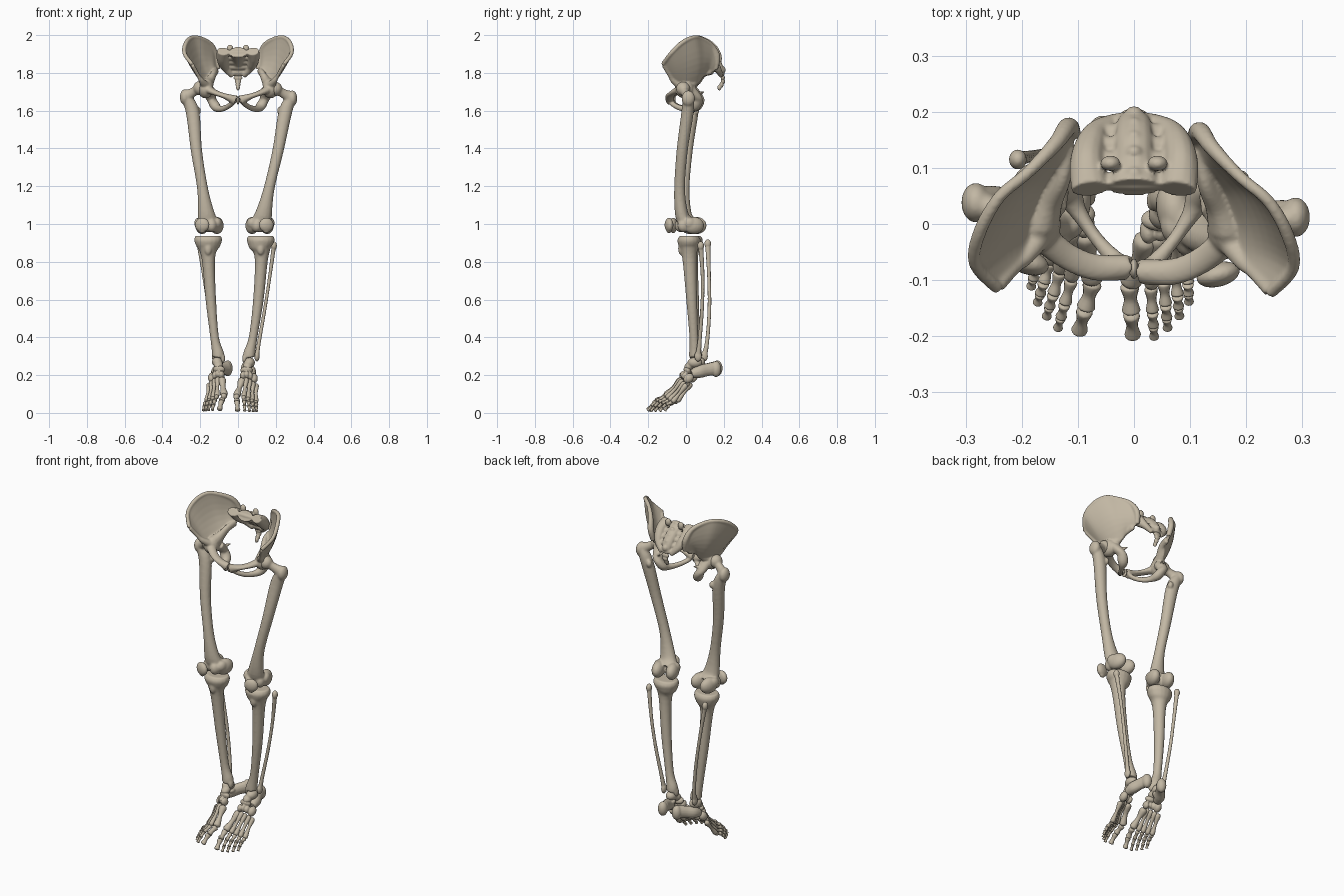
import bpy, bmesh, math
from mathutils import Vector, Matrix

BONE = bpy.data.materials.new("bone")
BONE.diffuse_color = (0.54, 0.475, 0.37, 1)

def spline(pts, n=5):
    """Catmull-Rom through tuples of any length."""
    p = [pts[0]] + list(pts) + [pts[-1]]
    out = []
    for i in range(1, len(p) - 2):
        for k in range(n):
            t = k / n
            out.append([0.5 * (2*b + (c-a)*t + (2*a-5*b+4*c-d)*t*t + (3*b-a-3*c+d)*t**3)
                        for a, b, c, d in zip(p[i-1], p[i], p[i+1], p[i+2])])
    return out + [list(pts[-1])]

def tube(bm, pts, n=5, sides=14):
    """Loft of ellipses; each station is (x, y, z, radius_u, radius_v)."""
    s = spline(pts, n)
    c = [Vector(q[:3]) for q in s]
    d = (c[-1] - c[0]).normalized()
    ref = Vector((0, 0, 1)) if abs(d.x) > 0.75 else Vector((1, 0, 0))
    rings = []
    for i, q in enumerate(s):
        t = (c[min(i+1, len(c)-1)] - c[max(i-1, 0)]).normalized()
        u = (ref - t * ref.dot(t)).normalized()
        v = t.cross(u)
        rings.append([bm.verts.new(c[i] + u*math.cos(a)*max(q[3], .002) + v*math.sin(a)*max(q[4], .002))
                      for a in (2*math.pi*k/sides for k in range(sides))])
    skin(bm, rings)

def skin(bm, rings):
    """Close a stack of vertex rings into a solid."""
    n = len(rings[0])
    for r0, r1 in zip(rings, rings[1:]):
        for k in range(n):
            bm.faces.new((r0[k], r0[(k+1) % n], r1[(k+1) % n], r1[k]))
    bm.faces.new(rings[0][::-1])
    bm.faces.new(rings[-1])

def ball(bm, loc, rad, yaw=0, pitch=0):
    m = (Matrix.Translation(loc) @ Matrix.Rotation(yaw, 4, 'Z') @ Matrix.Rotation(pitch, 4, 'X')
         @ Matrix.Diagonal((*rad, 1)))
    bmesh.ops.create_uvsphere(bm, u_segments=20, v_segments=12, radius=1, matrix=m)

def finish(name, bm, voxel=0.005, mirror=False, smooth=4, matrix=None):
    """Fuse the overlapping pieces into one smooth bone."""
    if matrix:
        bmesh.ops.transform(bm, matrix=matrix, verts=bm.verts)
    if mirror:
        bmesh.ops.scale(bm, vec=(-1, 1, 1), verts=bm.verts)
    bmesh.ops.recalc_face_normals(bm, faces=bm.faces)
    me = bpy.data.meshes.new(name)
    bm.to_mesh(me)
    bm.free()
    me.materials.append(BONE)
    ob = bpy.data.objects.new(name, me)
    bpy.context.collection.objects.link(ob)
    bpy.context.view_layer.objects.active = ob
    if voxel:
        r = ob.modifiers.new("fuse", 'REMESH')
        r.mode, r.voxel_size = 'VOXEL', voxel
        s = ob.modifiers.new("soften", 'SMOOTH')
        s.factor, s.iterations = 0.5, smooth
        for m in ("fuse", "soften"):
            bpy.ops.object.modifier_apply(modifier=m)
    ob.data.polygons.foreach_set("use_smooth", [True] * len(ob.data.polygons))

# hip bones: curved iliac wing, crest rim, socket, ischium and pubis
def hip(name, mirror):
    bm = bmesh.new()
    crest = [(.108, .155, 1.82), (.118, .165, 1.885), (.14, .135, 1.945), (.19, .083, 1.98),
             (.24, .04, 1.988), (.274, -.02, 1.96), (.284, -.078, 1.905), (.243, -.123, 1.845)]
    base = [(.115, .125, 1.795), (.118, .105, 1.795), (.125, .085, 1.78), (.138, .065, 1.75),
            (.15, .04, 1.73), (.165, .0, 1.72), (.178, -.04, 1.735), (.192, -.07, 1.76)]
    push, half = Vector((.010, .016, -.008)), Vector((.62, .68, -.4)).normalized() * .009
    rings = []
    cols = list(zip(spline(base, 4), spline(crest, 4)))
    for i, (b, c) in enumerate(cols):
        line = [Vector(b).lerp(Vector(c), k/8) + push * math.sin(math.pi*k/8) * math.sin(math.pi*i/(len(cols)-1))
                for k in range(9)]
        rings.append([bm.verts.new(p + half) for p in line] + [bm.verts.new(p - half) for p in line[::-1]])
    skin(bm, rings)
    tube(bm, [(*p, r, r) for p, r in zip(crest, (.014, .017, .014, .011, .011, .012, .011, .011))])
    tube(bm, [(.116, .13, 1.81, .014, .02), (.128, .075, 1.795, .016, .022), (.15, .035, 1.755, .024, .03),
              (.165, 0, 1.73, .035, .042)])                                  # arcuate pillar
    tube(bm, [(.24, -.118, 1.84, .011, .011), (.21, -.085, 1.785, .010, .011), (.194, -.068, 1.76, .015, .015),
              (.175, -.035, 1.735, .025, .022)])                             # front edge
    ball(bm, (.172, -.008, 1.715), (.042, .05, .05))                         # socket
    tube(bm, [(.165, -.03, 1.715, .024, .026), (.12, -.065, 1.695, .015, .024),
              (.07, -.085, 1.677, .015, .024), (.013, -.085, 1.655, .027, .023)])
    tube(bm, [(.015, -.085, 1.66, .012, .022), (.035, -.07, 1.635, .013, .016), (.07, -.03, 1.614, .015, .012),
              (.1, .015, 1.61, .018, .016), (.12, .05, 1.624, .025, .028),
              (.142, .06, 1.665, .024, .03), (.155, .025, 1.71, .028, .036)])
    tube(bm, [(.14, .06, 1.69, .012, .012), (.118, .088, 1.70, .004, .004)])  # spine
    finish(name, bm, .0045, mirror, 4, Matrix.Translation((0, .008 if mirror else 0, 0)))

hip("right_side_hip_bone", False)
hip("left_side_hip_bone", True)

# sacrum: central and side columns joined by bars, leaving small openings
bm = bmesh.new()
tube(bm, [(0, .065, 1.91, .05, .032), (0, .11, 1.885, .036, .028), (0, .15, 1.86, .034, .026),
          (0, .18, 1.825, .03, .02), (0, .19, 1.785, .025, .014)])
for s in (-1, 1):
    tube(bm, [(s*.078, .062, 1.915, .034, .024), (s*.083, .105, 1.885, .032, .034), (s*.076, .142, 1.85, .028, .03),
              (s*.062, .168, 1.82, .02, .02), (s*.027, .186, 1.785, .016, .012)])
    ball(bm, (s*.042, .108, 1.928), (.018, .014, .022))
for y, z, w in ((.077, 1.902, .1), (.115, 1.88, .096), (.142, 1.857, .088), (.165, 1.83, .074), (.184, 1.80, .05)):
    ball(bm, (0, y, z), (w, .019, .014), 0, -.7)
    ball(bm, (0, y + .013, z + .016), (.016, .013, .018))
finish("sacrum", bm, .004)
bm = bmesh.new()
for y, z, w in ((.195, 1.774, .024), (.196, 1.755, .017), (.188, 1.737, .013), (.177, 1.722, .010)):
    ball(bm, (0, y, z), (w, .011, .015))
finish("coccyx", bm, .003, smooth=2)
bm = bmesh.new()
ball(bm, (0, -.08, 1.655), (.008, .018, .024))
finish("pubic_joint", bm, 0)

# thigh bone, knee cap, shin bone and calf bone
def leg(side, head, troch, shaft, knee, yaw, cap, shin, calf):
    k, h, t = Vector(knee), Vector(head), Vector(troch)
    lat = Vector((math.cos(yaw), math.sin(yaw), 0))
    back = Vector((-math.sin(yaw), math.cos(yaw), 0))
    out = 1 if k.x > 0 else -1
    bm = bmesh.new()
    ball(bm, h, (.038, .038, .038))
    tube(bm, [(*h, .026, .026), (*h.lerp(t, .5), .025, .022), (*h.lerp(t, .9), .036, .028)])
    ball(bm, t, (.026, .036, .042))
    s0 = shaft[0]
    tube(bm, [(t.x - out*.008, t.y, t.z, .028, .03), (*s0, .036, .033), (*shaft[1], .03, .03),
              (*shaft[2], .029, .029), (*shaft[3], .046, .036), (k.x, k.y, k.z + .005, .064, .044)])
    ball(bm, (s0[0] - out*.028, s0[1] + .022, s0[2] + .01), (.016, .016, .022))  # lesser bump
    ball(bm, k - back*.014, (.055, .038, .036), yaw)
    for s in (-1, 1):
        ball(bm, k + lat*s*.041 + back*.024, (.034, .056, .046), yaw)
        ball(bm, k + lat*s*.03 - back*.03, (.028, .032, .036), yaw)
        ball(bm, k + lat*s*.054 + Vector((0, 0, .012)), (.021, .032, .03), yaw)
    finish(side + "_thigh_bone", bm, smooth=7)
    bm = bmesh.new()
    ball(bm, cap, (.04, .022, .038), yaw)
    ball(bm, Vector(cap) - Vector((0, 0, .015)), (.024, .016, .03), yaw)
    finish(side + "_knee_cap", bm, .004)
    bm = bmesh.new()
    radii = ((.036, .038), (.028, .029), (.023, .024), (.032, .03))
    x, y = k.x, k.y + .008
    tube(bm, [(x, y, .937, .068, .05), (x, y, .915, .074, .062), (x, y, .885, .064, .056)] +
         [(*p, *r) for p, r in zip(shin, radii)] + [(shin[-1][0], shin[-1][1], .292, .032, .03)], sides=18)
    ball(bm, Vector((x, y - .042, .87)), (.02, .016, .035))
    ball(bm, Vector((shin[-1][0] - out*.026, shin[-1][1] - .004, .288)), (.012, .02, .026))
    finish(side + "_shin_bone", bm, smooth=7)
    bm = bmesh.new()
    tube(bm, [(*p, *r) for p, r in zip(calf, ((.012, .014), (.009, .010), (.009, .01), (.010, .011), (.012, .016)))])
    ball(bm, calf[0], (.016, .018, .024))
    ball(bm, calf[-1], (.014, .02, .028))
    finish(side + "_calf_bone", bm, .0035, smooth=2)

leg("right_side", (.197, -.015, 1.715), (.288, .012, 1.665),
    [(.25, .008, 1.59), (.212, -.02, 1.39), (.165, -.034, 1.19), (.135, -.022, 1.05)],
    (.12, .008, .992), .25, (.150, -.09, .995),
    [(.124, .018, .82), (.108, .03, .6), (.08, .042, .4), (.06, .046, .315)],
    [(.19, .078, .885), (.168, .088, .72), (.142, .085, .55), (.112, .072, .38), (.1, .064, .3)])
leg("left_side", (-.2, .005, 1.72), (-.282, .038, 1.672),
    [(-.24, .033, 1.59), (-.22, .006, 1.39), (-.188, -.01, 1.19), (-.168, -.005, 1.05)],
    (-.158, .02, .992), -.3, (-.19, -.068, .995),
    [(-.157, .026, .82), (-.144, .04, .6), (-.124, .05, .4), (-.106, .054, .315)],
    [(-.207, .115, .895), (-.18, .122, .72), (-.155, .124, .55), (-.132, .112, .38), (-.125, .096, .3)])

# feet
def bone(bm, a, b, r, waist=.6):
    a, b = Vector(a), Vector(b)
    prof = ((0, .5), (.07, .95), (.2, .95), (.5, waist), (.8, .9), (.93, .95), (1, .5))
    tube(bm, [(*a.lerp(b, t), r*f, r*f) for t, f in prof], 3, 12)

def foot(side, M, mirror, heel):
    bm = bmesh.new()
    ball(bm, (.06, .047, .266), (.03, .04, .028))
    ball(bm, (.05, .018, .248), (.024, .03, .022), 0, .6)
    finish(side + "_ankle_bone", bm, .004, mirror, matrix=M)
    bm = bmesh.new()
    hx, hy = heel
    tube(bm, [(.072, .03, .206, .022, .022), (.066, .07, .218, .03, .034), (.5*(hx+.066), .112, .228, .025, .034),
              (hx, hy - .035, .234, .026, .036)])
    ball(bm, (hx, hy - .024, .232), (.027, .028, .042))
    ball(bm, (.052, .06, .235), (.022, .024, .016))
    finish(side + "_heel_bone", bm, .004, mirror, matrix=M)
    bm = bmesh.new()
    for loc, rad in (((.045, .008, .226), (.033, .018, .023)), ((.026, -.012, .196), (.016, .022, .025)),
                     ((.047, -.01, .2), (.014, .02, .023)), ((.065, -.003, .195), (.014, .021, .021)),
                     ((.084, .014, .183), (.021, .03, .024))):
        ball(bm, loc, rad, 0, .75)
    finish(side + "_midfoot_bones", bm, .003, mirror, 2, M)
    bases = [(.023, -.022, .178), (.045, -.022, .182), (.062, -.015, .175), (.079, -.004, .163), (.096, .004, .152)]
    balls = [(-.008, -.107, .088), (.03, -.112, .084), (.053, -.103, .075), (.074, -.09, .064), (.094, -.073, .055)]
    tips = [(-.002, -.201, .012), (.036, -.203, .01), (.06, -.187, .009), (.081, -.166, .008), (.098, -.14, .008)]
    for i, (a, b, c) in enumerate(zip(bases, balls, tips)):
        big = i == 0
        bm = bmesh.new()
        bone(bm, a, b, .021 if big else .0145)
        b, c = Vector(b), Vector(c)
        cuts = (0, .55, 1) if big else (0, .5, .77, 1)
        p = [b.lerp(c, t) + Vector((0, 0, .014)) * math.sin(math.pi * t) for t in cuts]
        for j in range(len(p) - 1):
            bone(bm, p[j], p[j+1], (.017 if big else .012) * (1 - .12*j), .68)
        finish(f"{side}_toe_ray_{i+1}", bm, 0, mirror, matrix=M)

foot("right_side", Matrix(), False, (.042, .183))
turn = (Matrix.Translation((.106, .060, .004)) @ Matrix.Rotation(math.radians(12), 4, 'Z')
        @ Matrix.Translation((-.058, -.045, 0)))
foot("left_side", turn, True, (.03, .183))
